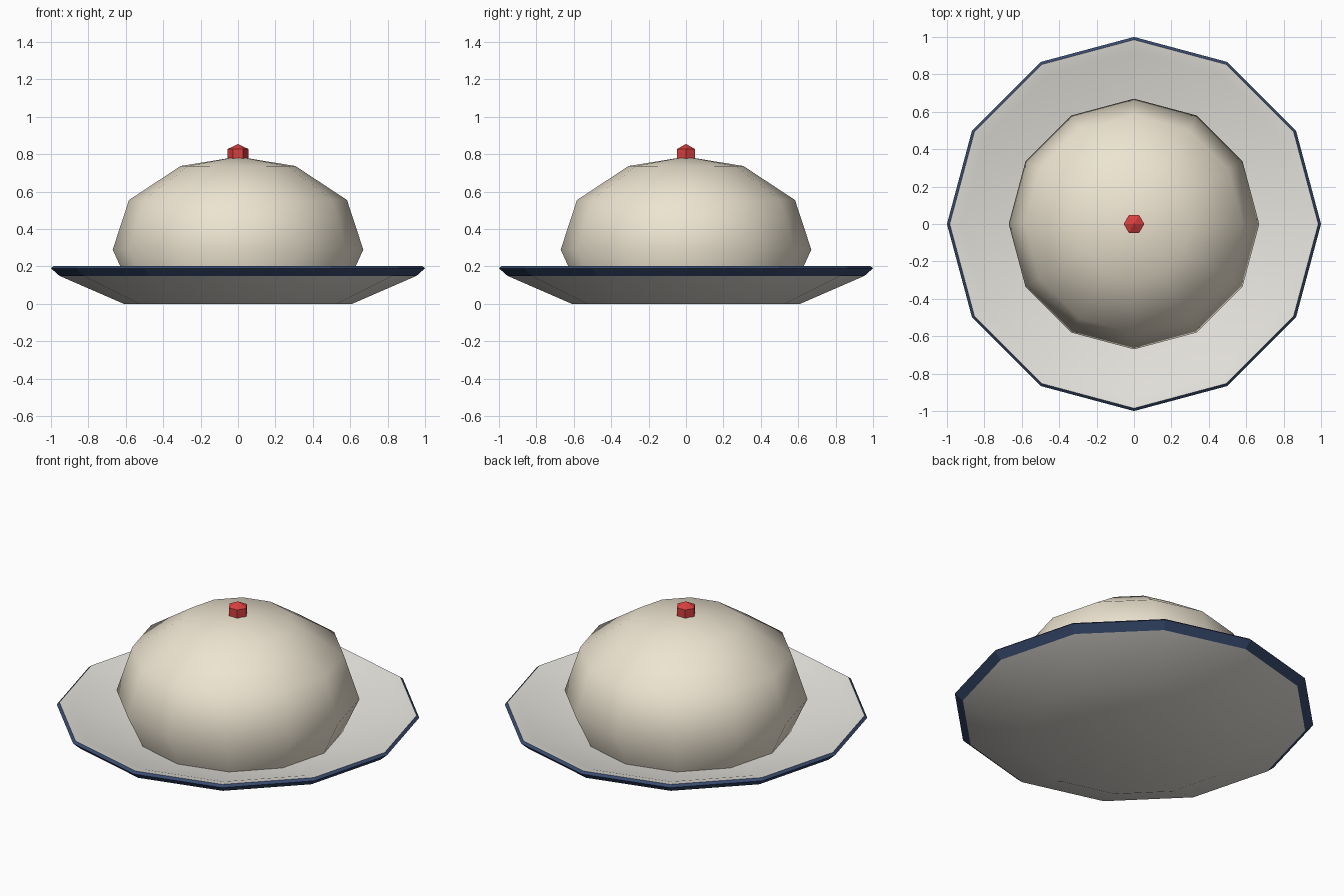
import bpy, bmesh, math

if "Cube" in bpy.data.objects:
    bpy.data.objects.remove(bpy.data.objects["Cube"])


def material(name, color):
    m = bpy.data.materials.new(name)
    m.diffuse_color = (*color, 1)
    m.use_nodes = True
    m.node_tree.nodes["Principled BSDF"].inputs["Base Color"].default_value = m.diffuse_color
    return m


def lathe(name, profile, sides, mat, smooth=None):
    """Revolve (radius, z) points around the z axis; radius 0 makes a pole."""
    bm = bmesh.new()
    rings = []
    for r, z in profile:
        if r == 0:
            rings.append([bm.verts.new((0, 0, z))] * sides)
        else:
            angles = [2 * math.pi * i / sides for i in range(sides)]
            rings.append([bm.verts.new((r * math.cos(a), r * math.sin(a), z)) for a in angles])
    for low, high in zip(rings, rings[1:]):
        for i in range(sides):
            j = (i + 1) % sides
            corners = list(dict.fromkeys((low[i], low[j], high[j], high[i])))
            bm.faces.new(corners)
    mesh = bpy.data.meshes.new(name)
    bm.to_mesh(mesh)
    bm.free()
    obj = bpy.data.objects.new(name, mesh)
    bpy.context.collection.objects.link(obj)
    mesh.materials.append(mat)
    if smooth is not None:
        bpy.ops.object.select_all(action='DESELECT')
        obj.select_set(True)
        bpy.context.view_layer.objects.active = obj
        bpy.ops.object.shade_smooth_by_angle(angle=math.radians(smooth))
    return obj


china = material("china", (0.80, 0.78, 0.73))
navy = material("navy", (0.04, 0.07, 0.16))
cream = material("cream", (0.85, 0.78, 0.64))
red = material("red", (0.70, 0.05, 0.05))

# Dish: underside and inner surface
lathe("dish_underside", [(0, 0), (0.61, 0), (0.955, 0.15)], 12, china, 40)
lathe("dish_inside", [(0.985, 0.203), (0.92, 0.19), (0.63, 0.09), (0, 0.085)],
      12, china, 40)

# Coloured band around the dish edge
lathe("dish_rim", [(0.955, 0.15), (1.0, 0.19), (0.985, 0.203)], 12, navy)

# Rounded mound resting in the dish
lathe("mound", [(0, 0.04), (0.56, 0.05), (0.67, 0.29), (0.583, 0.555),
                (0.307, 0.737), (0, 0.787)], 12, cream, 50)

# Small topping
lathe("topping", [(0, 0.745), (0.055, 0.775), (0.055, 0.828), (0, 0.855)], 6, red)
